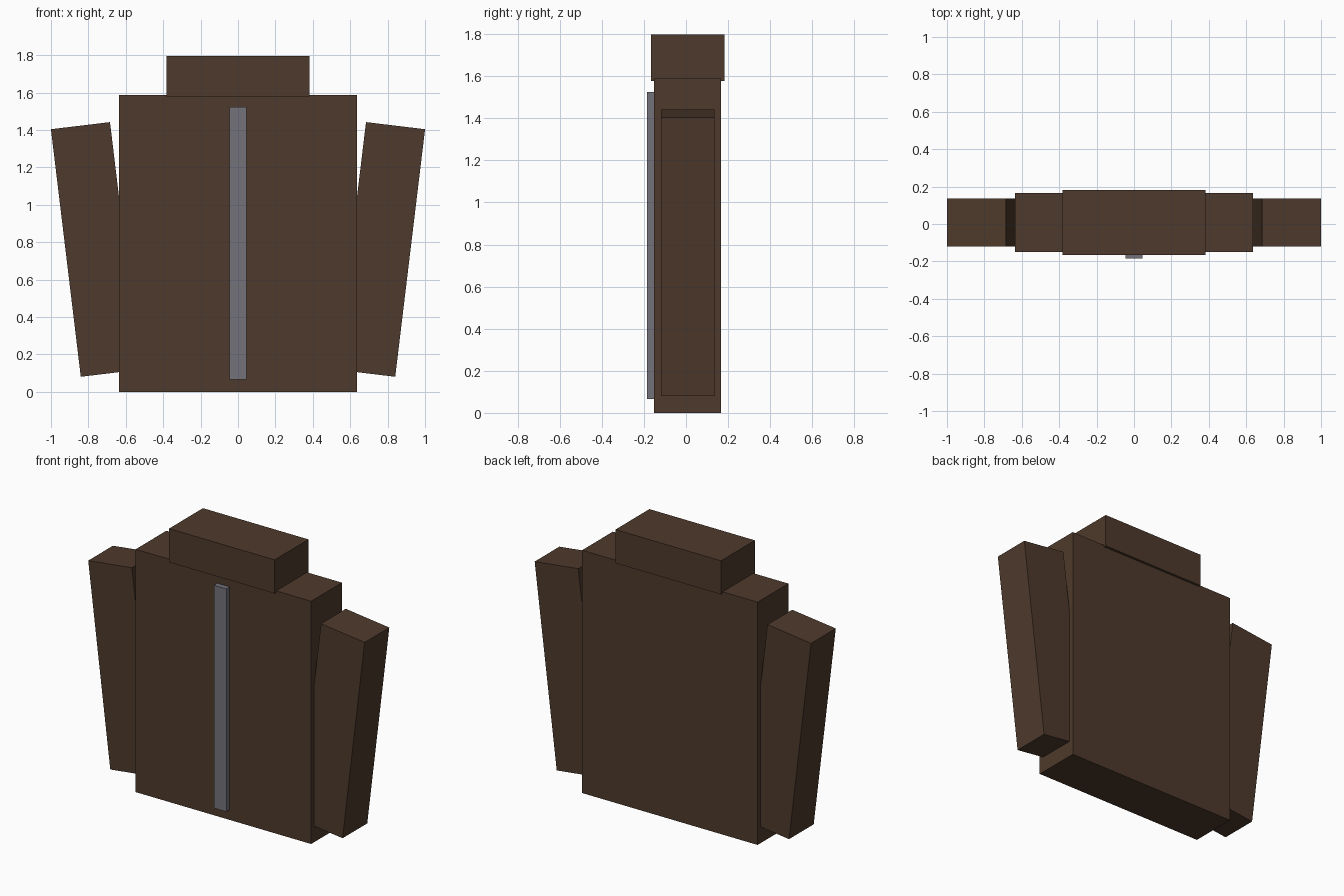
import bpy

if "Cube" in bpy.data.objects:
    bpy.data.objects.remove(bpy.data.objects["Cube"])


def material(name, rgb):
    mat = bpy.data.materials.new(name)
    mat.diffuse_color = (*rgb, 1)
    mat.use_nodes = True
    mat.node_tree.nodes["Principled BSDF"].inputs["Base Color"].default_value = mat.diffuse_color
    return mat


def box(name, centre, size, mat, tilt=0.0):
    bpy.ops.mesh.primitive_cube_add(size=1, location=centre)
    ob = bpy.context.object
    ob.name = name
    ob.scale = size
    bpy.ops.object.transform_apply(location=False, rotation=False, scale=True)
    ob.rotation_euler.y = tilt
    ob.data.materials.append(mat)
    return ob


brown = material("brown_cloth", (0.076, 0.042, 0.025))
metal = material("zip_metal", (0.17, 0.17, 0.195))
MID_Y = 0.008

# Jacket body and collar
box("jacket_body", (0, MID_Y, 0.794), (1.27, 0.318, 1.588), brown)
box("collar", (0, MID_Y, 1.687), (0.764, 0.35, 0.22), brown)

# Sleeves, tops leaning outwards
for side, label in ((1, "right"), (-1, "left")):
    box(f"{label}_sleeve", (side * 0.7625, MID_Y, 0.7615),
        (0.318, 0.255, 1.333), brown, tilt=side * 0.12)

# Zip strip on the front
box("zip_strip", (0, -0.1655, 0.795), (0.09, 0.039, 1.458), metal)
